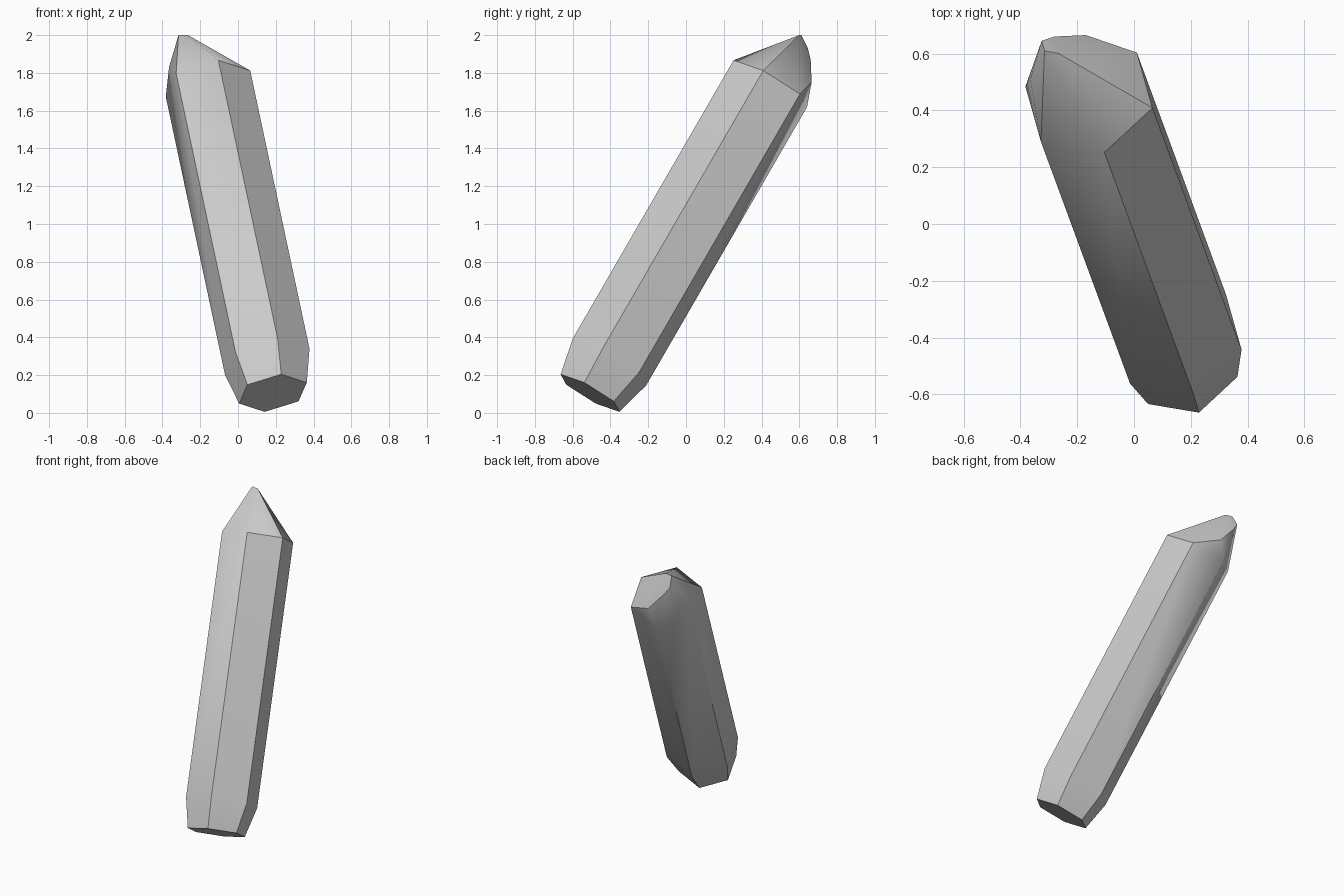
import bpy, bmesh, math
from mathutils import Vector

cube = bpy.data.objects.get("Cube")
if cube:
    bpy.data.objects.remove(cube, do_unlink=True)

# Frame of the leaning shaft: axis, and two directions across it
axis = Vector((-0.213, 0.578, 1.0)).normalized()
across = Vector((0.055, -0.195, 0.12))
across = (across - axis * across.dot(axis)).normalized()
side = axis.cross(across)


def hexagon(centre, radius):
    """Six corners of a regular hexagon square to the axis."""
    return [centre + radius * (across * math.cos(a) + side * math.sin(a))
            for a in (math.radians(60 * i) for i in range(6))]


# Base cap, lower shoulder and upper shoulder of the shaft
base = Vector((0.185, -0.508, 0.105))
shoulder = Vector((0.155, -0.405, 0.27))
points = hexagon(base, 0.19) + hexagon(shoulder, 0.237)
points += hexagon(shoulder + axis * 1.73, 0.237)

# Worn tip: a short ridge that runs down the back
points += [Vector(p) for p in (
    (-0.315, 0.61, 2.0), (-0.265, 0.60, 2.0), (-0.325, 0.645, 1.93),
    (-0.28, 0.66, 1.87), (-0.17, 0.665, 1.75), (-0.365, 0.51, 1.83))]

# Skin the corners and merge flat faces
bm = bmesh.new()
for p in points:
    bm.verts.new(p)
bmesh.ops.convex_hull(bm, input=bm.verts)
bmesh.ops.dissolve_limit(bm, angle_limit=math.radians(1.5),
                         verts=bm.verts, edges=bm.edges)
bmesh.ops.recalc_face_normals(bm, faces=bm.faces)
mesh = bpy.data.meshes.new("crystal_shard")
bm.to_mesh(mesh)
bm.free()

# Plain grey stone
stone = bpy.data.materials.new("grey_stone")
stone.use_nodes = True
grey = (0.6, 0.6, 0.6, 1.0)
stone.diffuse_color = grey
stone.node_tree.nodes["Principled BSDF"].inputs["Base Color"].default_value = grey
mesh.materials.append(stone)

shard = bpy.data.objects.new("crystal_shard", mesh)
bpy.context.collection.objects.link(shard)
bpy.context.view_layer.objects.active = shard
shard.select_set(True)
bpy.ops.object.shade_smooth_by_angle(angle=math.radians(36))
